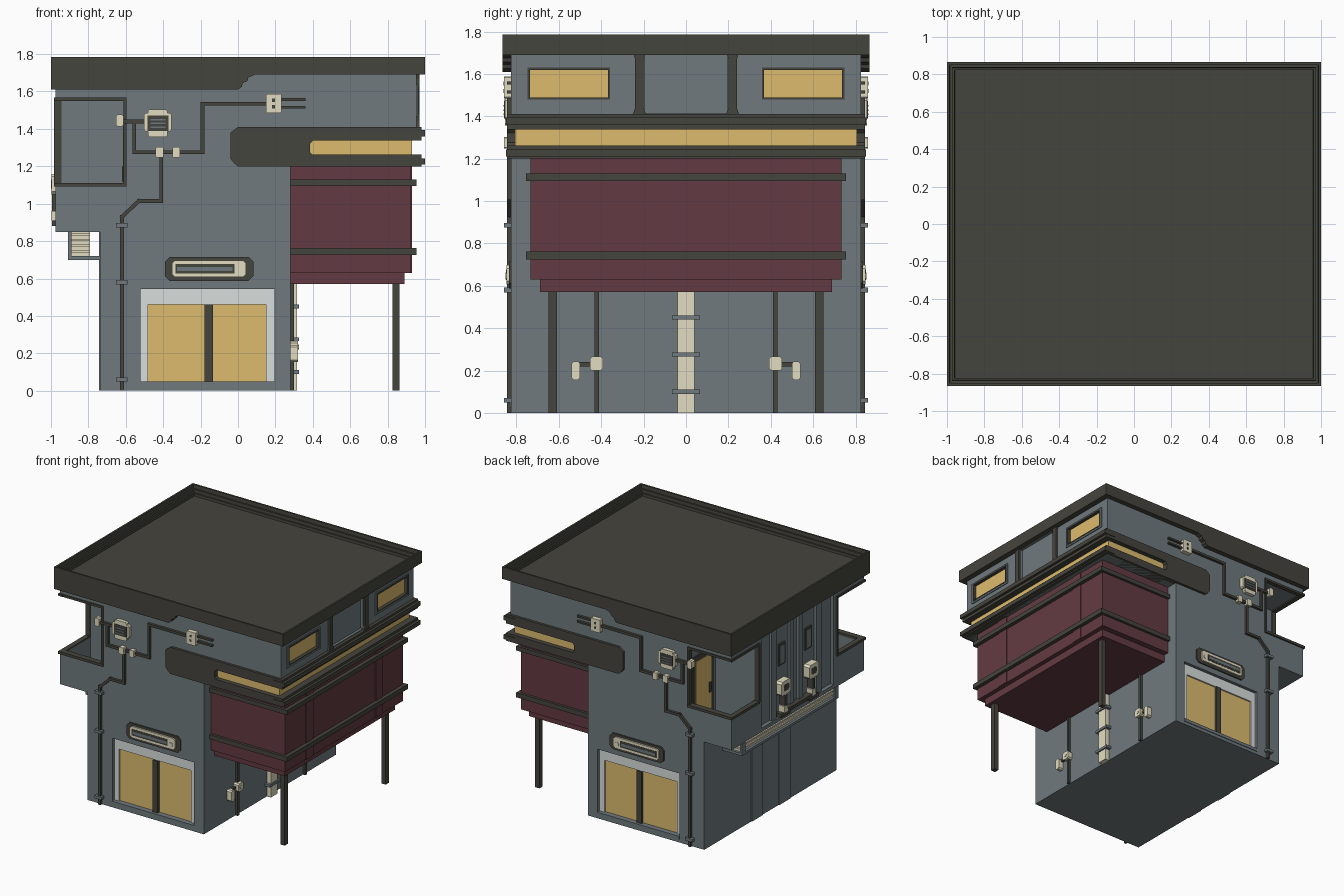
import bpy, bmesh, math
from mathutils import Vector

if "Cube" in bpy.data.objects:
    bpy.data.objects.remove(bpy.data.objects["Cube"])

def mat(name, c):
    m = bpy.data.materials.new(name)
    m.diffuse_color = (*c, 1)
    m.use_nodes = True
    m.node_tree.nodes["Principled BSDF"].inputs["Base Color"].default_value = m.diffuse_color
    return m

BLUE = mat("slate blue", (.160, .195, .210))
DARK = mat("dark grey", (.060, .058, .047))
RED = mat("dark red", (.124, .043, .054))
GOLD = mat("warm gold", (.72, .50, .157))
CREAM = mat("cream", (.76, .72, .53))
GREY = mat("light grey", (.69, .73, .71))

def build(name, m, solids):
    """Each solid: (points, axis, start, end), extruded along the axis."""
    bm = bmesh.new()
    for pts, ax, a, b in solids:
        def put(p, t):
            return {'x': (t, p[0], p[1]), 'y': (p[0], t, p[1]), 'z': (p[0], p[1], t)}[ax]
        lo = [bm.verts.new(put(p, a)) for p in pts]
        hi = [bm.verts.new(put(p, b)) for p in pts]
        n = len(pts)
        bm.faces.new(lo)
        bm.faces.new(hi[::-1])
        for i in range(n):
            bm.faces.new((lo[i], hi[i], hi[(i + 1) % n], lo[(i + 1) % n]))
    bmesh.ops.recalc_face_normals(bm, faces=bm.faces)
    me = bpy.data.meshes.new(name)
    bm.to_mesh(me)
    bm.free()
    me.materials.append(m)
    ob = bpy.data.objects.new(name, me)
    bpy.context.collection.objects.link(ob)
    return ob

def rect(a0, a1, b0, b1, c=0):
    """Rectangle outline, optionally with cut corners."""
    if not c:
        return [(a0, b0), (a1, b0), (a1, b1), (a0, b1)]
    return [(a0 + c, b0), (a1 - c, b0), (a1, b0 + c), (a1, b1 - c),
            (a1 - c, b1), (a0 + c, b1), (a0, b1 - c), (a0, b0 + c)]

def box(name, m, x0, x1, y0, y1, z0, z1, mirror=False):
    s = [(rect(x0, x1, z0, z1), 'y', y0, y1)]
    if mirror:
        s.append((rect(x0, x1, z0, z1), 'y', -y1, -y0))
    return build(name, m, s)

def face_part(name, m, outlines, d0, d1):
    """Parts repeated on the front and back walls."""
    return build(name, m, [(o, 'y', s * d0, s * d1) for o in outlines for s in (-1, 1)])

def side_part(name, m, outlines, x0, x1, mirror=True):
    sol = []
    for o in outlines:
        sol.append((o, 'x', x0, x1))
        if mirror:
            sol.append(([(-y, z) for y, z in o], 'x', x0, x1))
    return build(name, m, sol)

def run(path, w=.01):
    """Outlines of pipe segments along a path."""
    out = []
    for p, q in zip(path, path[1:]):
        p, q = Vector(p), Vector(q)
        d = (q - p).normalized() * w
        n = Vector((-d.y, d.x))
        out.append([tuple(v) for v in (p - d - n, q + d - n, q + d + n, p - d + n)])
    return out

W = .825   # half depth of the walls
# main body with overhangs on both sides
body = build("body", BLUE, [([(-.737, 0), (.28, 0), (.28, 1.2), (.955, 1.2), (.955, 1.7),
                              (-.975, 1.7), (-.975, .85), (-.737, .85)], 'y', -W, W)])
cuts = [(.36, 1.1, -1, 1, 1.25, 1.345), (-1.1, -.945, -.45, .45, .88, 1.61),
        (.935, 1.1, -.195, .195, 1.415, 1.69)]
for s in (-1, 1):
    for x0, x1, y0, y1, z0, z1 in ((-.945, -.6, .49, .795, .9, 1.3), (-1.1, -.6, .49, 1, 1.1, 1.56),
                                   (-.52, .195, .78, 1, .025, .545), (.925, 1.1, .36, .745, 1.48, 1.628)):
        cuts.append((x0, x1, *sorted((s * y0, s * y1)), z0, z1))
for c in cuts:   # balconies, doorways, windows and left recess
    cutter = box("cutter", BLUE, *c)
    mod = body.modifiers.new("cut", 'BOOLEAN')
    mod.object, mod.solver, mod.operation = cutter, 'EXACT', 'DIFFERENCE'
    bpy.context.view_layer.update()
    me = bpy.data.meshes.new_from_object(body.evaluated_get(bpy.context.evaluated_depsgraph_get()))
    body.modifiers.clear()
    body.data = me
    bpy.data.objects.remove(cutter)

# roof with stepped recess and deep fascia on the left
roof = box("roof", DARK, -1, 1, -.865, .865, 1.69, 1.785)
bm = bmesh.new()
bm.from_mesh(roof.data)
bm.faces.ensure_lookup_table()
top = max(bm.faces, key=lambda f: f.calc_center_median().z)
for thick, drop in ((.02, 0), (.002, .03), (.018, 0), (.002, .025), (.016, 0), (.002, .02)):
    bmesh.ops.inset_region(bm, faces=[top], thickness=thick, depth=0)
    for v in top.verts:
        v.co.z -= drop
bm.to_mesh(roof.data)
bm.free()
build("roof_fascia", DARK, [([(-1, 1.61), (0, 1.61), (.02, 1.625), (.025, 1.645), (.05, 1.655),
                             (.055, 1.675), (.08, 1.685), (.1, 1.7), (-1, 1.7)], 'y', s * .78, s * .865)
                            for s in (-1, 1)])
box("roof_fascia_left", DARK, -1, -.92, -.78, .78, 1.61, 1.7)

# red hanging bay with ribs, bands and stilts
box("red_bay", RED, .28, .925, -.735, .735, .63, 1.2)
box("red_bay_base", RED, .28, .89, -.69, .69, .57, .63)
side_part("red_ribs", RED, [rect(.39, .48, .63, 1.2)], .9, .931)
box("band_upper", DARK, .28, .955, -.755, .755, 1.095, 1.13)
box("band_lower", DARK, .28, .955, -.755, .755, .725, .762)
box("stilts", DARK, .825, .863, .61, .65, 0, .6, True)

# strip window wrapping around the right end
box("strip_glass", GOLD, .36, .93, -.808, .808, 1.25, 1.345)
face_part("strip_end", DARK, [[(0, 1.2), (.4, 1.2), (.4, 1.26), (.385, 1.275), (.385, 1.32), (.4, 1.337),
                               (.4, 1.41), (0, 1.41), (-.02, 1.395), (-.04, 1.38), (-.04, 1.24), (-.02, 1.215)]], .8, .845)
for nm, z0, z1, t in (("lower", 1.2, 1.262, 1.21), ("upper", 1.337, 1.41, 1.36)):
    box("strip_lip_" + nm, DARK, .38, .98, -.845, .845, z0, z1)
    box("strip_edge_" + nm, DARK, .9, 1, -.85, .85, t, t + .033)

# right upper wall: dividers, panels and windows
side_part("wall_dividers", DARK, [[(.19, 1.41), (.25, 1.41), (.24, 1.44), (.24, 1.67), (.25, 1.7), (.19, 1.7),
                                   (.2, 1.67), (.2, 1.44)]], .93, .97)
side_part("window_surround", BLUE, [rect(.345, .76, 1.465, 1.482), rect(.345, .76, 1.626, 1.637),
                                    rect(.345, .362, 1.482, 1.626), rect(.743, .76, 1.482, 1.626)], .95, .962)
side_part("window_frame", DARK, [rect(.358, .747, 1.478, 1.488), rect(.358, .747, 1.618, 1.63),
                                 rect(.358, .369, 1.488, 1.618), rect(.736, .747, 1.488, 1.618)], .92, .964)
side_part("window_glass", GOLD, [rect(.36, .745, 1.482, 1.626)], .92, .938)

# double doors
face_part("door_frame", GREY, [rect(-.52, -.48, .05, .545), rect(.15, .195, .05, .545),
                               rect(-.48, .15, .46, .545)], .775, .80)
face_part("door_leaves", GOLD, [rect(-.48, .15, .05, .46)], .775, .788)
face_part("door_post", DARK, [rect(-.178, -.135, .05, .46)], .78, .81)
face_part("door_sill", BLUE, [rect(-.52, .195, .025, .05)], .775, .83)

# lamp above doors
face_part("lamp_back", DARK, [rect(-.39, .082, .588, .715, .025)], .82, .836)
face_part("lamp_body", CREAM, [rect(-.352, .042, .607, .697, .015)], .83, .848)
face_part("lamp_slot", DARK, [rect(-.335, -.02, .627, .677)], .84, .850)
face_part("lamp_tube", BLUE, [rect(-.325, -.03, .64, .662)], .845, .852)
face_part("lamp_knob", CREAM, [[(.008 + .016 * math.cos(k * .785), .645 + .016 * math.sin(k * .785))
                                for k in range(8)]], .84, .852)

# pipework on front and back
pipes = run([(.16, 1.535), (-.19, 1.535), (-.19, 1.275), (-.555, 1.275), (-.555, 1.44)])
pipes += run([(-.41, 1.275), (-.41, 1.015), (-.53, 1.015), (-.62, .93), (-.62, .01)])
pipes += run([(-.63, 1.44), (-.48, 1.44)])
pipes += run([(.2, 1.515), (.355, 1.515)], .007) + run([(.2, 1.557), (.355, 1.557)], .007)
face_part("wall_pipes", DARK, pipes, .82, .845)
face_part("pipe_clamps", BLUE, [rect(-.653, -.592, z - .011, z + .011) for z in (.06, .58, .885)], .82, .858)
face_part("pipe_boxes", CREAM, [rect(.15, .232, 1.485, 1.587, .005), rect(-.44, -.397, 1.247, 1.302, .005),
                                rect(-.35, -.31, 1.247, 1.302, .005), rect(-.652, -.612, 1.412, 1.478, .01)], .82, .86)
face_part("switch_buttons", DARK, [rect(.182, .198, z, z + .018) for z in (1.51, 1.545)], .855, .862)
face_part("vent_box", CREAM, [rect(-.502, -.355, 1.385, 1.485, .01), rect(-.482, -.377, 1.357, 1.505, .01)], .82, .855)
face_part("vent_hole", DARK, [rect(-.483, -.372, 1.39, 1.472)], .85, .858)
face_part("vent_slats", BLUE, [rect(-.467, -.388, z, z + .008) for z in (1.405, 1.425, 1.445)], .855, .862)

# corner balconies: rails, frame posts and doors
face_part("balcony_rail", DARK, [rect(-.982, -.595, 1.092, 1.112)], .79, .837)
face_part("balcony_post", DARK, [rect(-.612, -.595, 1.1, 1.565)], .80, .835)
face_part("balcony_top", DARK, [rect(-.982, -.595, 1.55, 1.567)], .80, .835)
side_part("balcony_side", DARK, [rect(.485, .837, 1.092, 1.112), rect(.485, .837, 1.55, 1.567),
                                 rect(.48, .497, 1.1, 1.565)], -.985, -.945)
side_part("balcony_door_frame", DARK, [rect(.53, .785, .9, 1.46)], -.61, -.595)
side_part("balcony_door", GOLD, [rect(.56, .755, .9, 1.42)], -.614, -.60)
side_part("balcony_door_handle", DARK, [rect(.57, .59, 1.12, 1.2)], -.62, -.61)

# left wall: pilasters, narrow windows, meters and pipes
side_part("upper_pilasters", BLUE, [rect(.25, .31, .88, 1.61), rect(.03, .08, .88, 1.61)], -.965, -.94)
side_part("slit_window_frame", DARK, [rect(.125, .205, 1.27, 1.44)], -.957, -.94)
side_part("slit_window", BLUE, [rect(.14, .19, 1.285, 1.425)], -.96, -.95)
side_part("meters", CREAM, [rect(.115, .235, 1.05, 1.16, .015), rect(.155, .195, .91, .96)], -.998, -.94)
side_part("meter_face", DARK, [rect(.14, .205, 1.08, 1.13, .01)], -1, -.99)
side_part("meter_pipes", DARK, [rect(.165, .185, .88, 1.06), rect(0, .18, .90, .925),
                                rect(.12, .23, .88, .91)], -.995, -.94)
side_part("lower_pilasters", BLUE, [rect(.1, .24, 0, .85)], -.743, -.73)

# louvred duct below the left overhang
box("duct_louvre", CREAM, -.89, -.79, -.58, .58, .72, .85)
build("duct_fins", CREAM, [(rect(-.9, -.79, z, z + .012), 'y', -.59, .59) for z in (.74, .77, .80, .83)])
box("duct_tray", BLUE, -.91, -.737, -.6, .6, .70, .72)
side_part("duct_bracket", BLUE, [rect(.56, .6, .70, .85)], -.91, -.89)

# right lower wall: downpipe and valves
box("downpipe", CREAM, .27, .315, -.04, .04, 0, .58)
build("downpipe_clamps", BLUE, [(rect(-.065, .065, z - .01, z + .01), 'x', .27, .325) for z in (.1, .275, .45)])
side_part("side_pipes", DARK, [rect(.41, .432, 0, .58), rect(.43, .51, .22, .24)], .27, .3)
side_part("valves", CREAM, [rect(.392, .454, .2, .265, .01), rect(.5, .54, .155, .243, .01)], .28, .322)
side_part("valve_knob", CREAM, [rect(.41, .436, .22, .246, .007)], .31, .326)
